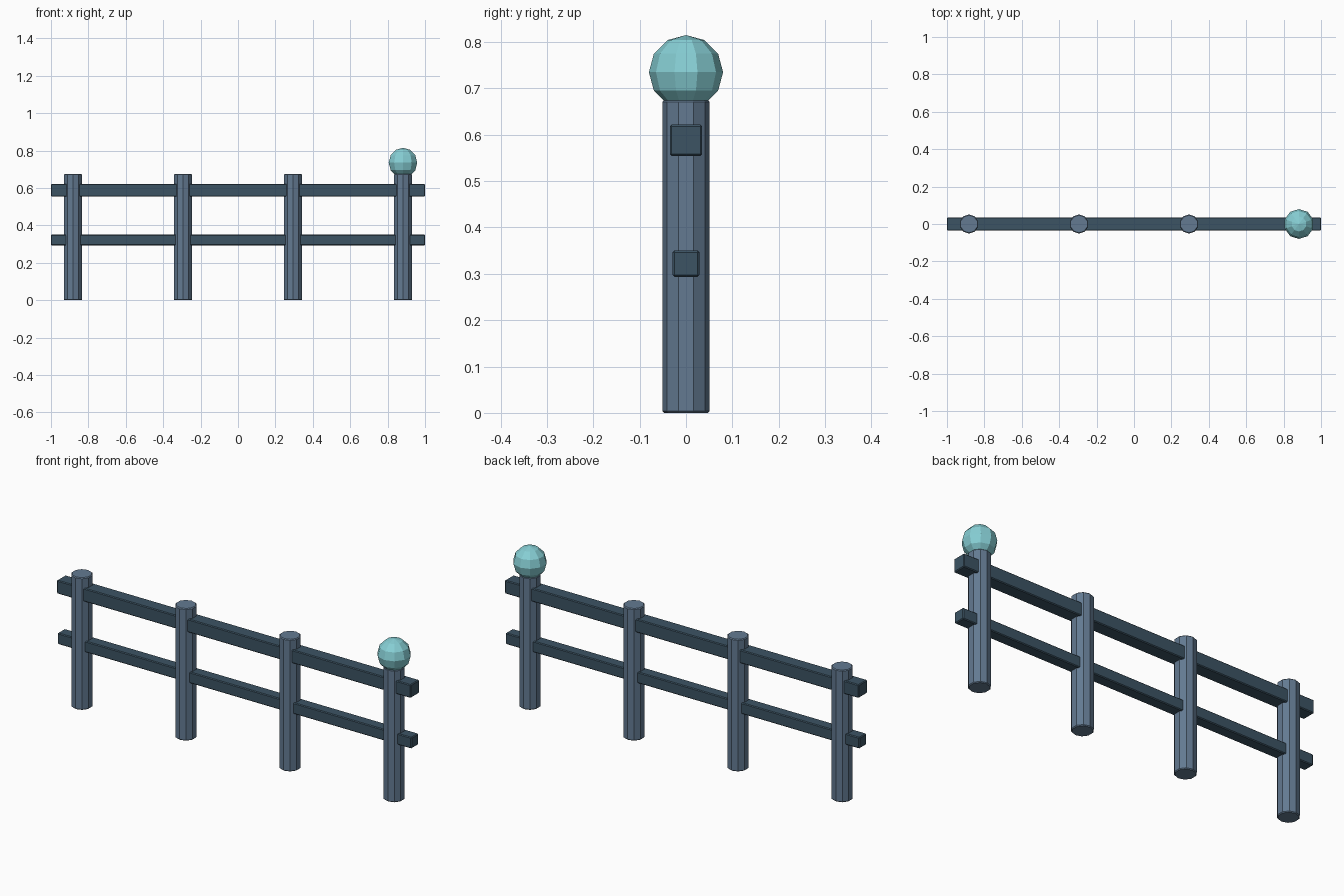
import bpy
import math

cube = bpy.data.objects.get("Cube")
if cube:
    bpy.data.objects.remove(cube, do_unlink=True)


def material(name, rgb):
    mat = bpy.data.materials.new(name)
    mat.use_nodes = True
    color = (*rgb, 1)
    mat.diffuse_color = color
    mat.node_tree.nodes["Principled BSDF"].inputs["Base Color"].default_value = color
    return mat


def finish(name, mat, bevel=0):
    obj = bpy.context.object
    obj.name = name
    obj.data.materials.append(mat)
    if bevel:
        bpy.ops.object.transform_apply(location=False, rotation=True, scale=True)
        mod = obj.modifiers.new("soft_edges", "BEVEL")
        mod.width = bevel
        mod.segments = 1
        mod.limit_method = "ANGLE"
        mod.angle_limit = math.radians(50)
    return obj


post_blue = material("slate blue", (0.125, 0.195, 0.285))
rail_blue = material("dark slate", (0.045, 0.088, 0.127))
ball_teal = material("pale teal", (0.24, 0.62, 0.66))

# Four evenly spaced round posts
POST_HEIGHT = 0.675
SPACING = 0.588
for i in range(4):
    x = (i - 1.5) * SPACING
    bpy.ops.mesh.primitive_cylinder_add(
        vertices=10, radius=0.051, depth=POST_HEIGHT,
        location=(x, 0, POST_HEIGHT / 2))
    finish(f"post_{i + 1}", post_blue, 0.004)

# Two horizontal rails passing through the posts
for name, z, width, height in (("upper_rail", 0.588, 0.07, 0.068),
                               ("lower_rail", 0.322, 0.058, 0.057)):
    bpy.ops.mesh.primitive_cube_add(size=1, location=(0, 0, z))
    bpy.context.object.scale = (2, width, height)
    finish(name, rail_blue, 0.004)

# Faceted ball on the left end post
bpy.ops.mesh.primitive_uv_sphere_add(
    segments=10, ring_count=6, radius=0.08,
    location=(1.5 * SPACING, 0, 0.735))
finish("ball_finial", ball_teal)
